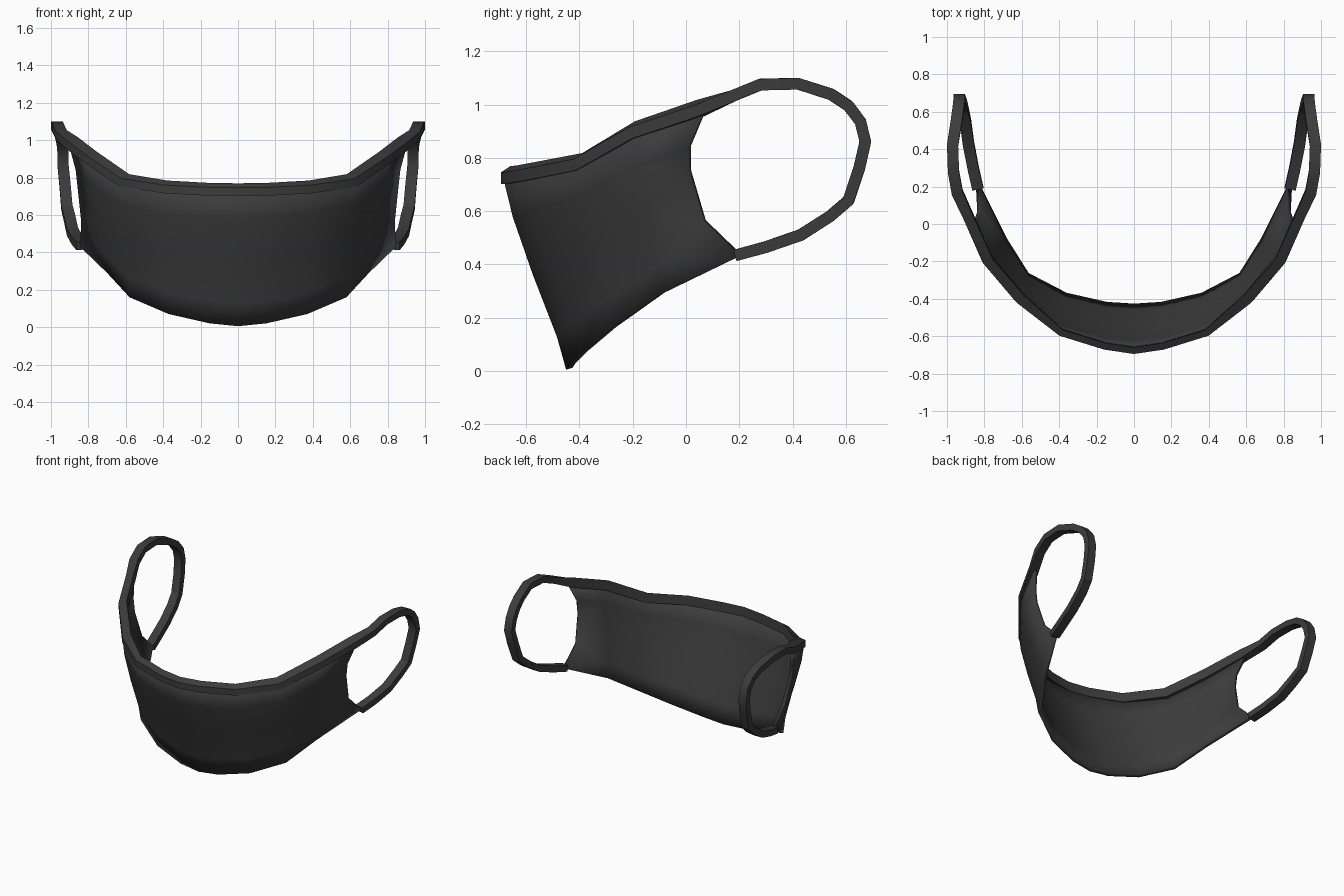
import bpy, bmesh
from mathutils import Vector as V

if "Cube" in bpy.data.objects:
    bpy.data.objects.remove(bpy.data.objects["Cube"])

fabric = bpy.data.materials.new("charcoal_fabric")
fabric.use_nodes = True
COLOR = (0.045, 0.045, 0.045, 1)
fabric.diffuse_color = COLOR
fabric.node_tree.nodes["Principled BSDF"].inputs["Base Color"].default_value = COLOR


def finish(name, bm, thickness=0):
    """Turn a left half into a mirrored, shaded object."""
    mesh = bpy.data.meshes.new(name)
    bm.to_mesh(mesh)
    bm.free()
    mesh.materials.append(fabric)
    ob = bpy.data.objects.new(name, mesh)
    bpy.context.collection.objects.link(ob)
    mirror = ob.modifiers.new("mirror", "MIRROR")
    mirror.use_clip = True
    if thickness:
        solid = ob.modifiers.new("thickness", "SOLIDIFY")
        solid.thickness = thickness
        solid.offset = -1
    bpy.ops.object.select_all(action="DESELECT")
    ob.select_set(True)
    bpy.context.view_layer.objects.active = ob
    bpy.ops.object.shade_smooth_by_angle(angle=0.5)
    return ob


def skin(bm, rows, closed):
    """Bridge neighbouring rows of vertices with quads."""
    n = len(rows[0])
    for a, b in zip(rows, rows[1:]):
        for i in range(n if closed else n - 1):
            j = (i + 1) % n
            bm.faces.new((a[i], a[j], b[j], b[i]))


# Mask panel: columns run from the upper rim to the lower hem
top = [(0, -.685, .72), (.16, -.665, .725), (.395, -.595, .74),
       (.63, -.415, .78), (.80, -.205, .89)]
hem = [(0, -.45, .005), (.15, -.44, .02), (.37, -.39, .07),
       (.58, -.28, .16), (.70, -.09, .29)]
bulge = [(0, 0), (.2, .012), (.5, .008), (.83, -.006), (1, 0)]
columns = []
for a, b in zip(top, hem):
    out = V((a[0], a[1], 0)).normalized()
    columns.append([V(a).lerp(V(b), t) + out * k for t, k in bulge])
# Curved edge beside the ear opening
columns.append([(.90, .06, .96), (.868, .01, .84), (.858, .01, .75),
                (.838, .065, .56), (.845, .20, .43)])
bm = bmesh.new()
skin(bm, [[bm.verts.new(p) for p in col] for col in columns], False)
finish("mask_panel", bm, 0.025)

# Rim band that runs on into the ear loop: centre, half width, half height
rim = [(0, -.675, .735), (.155, -.652, .737), (.388, -.58, .75),
       (.605, -.40, .785), (.78, -.195, .905), (.885, .04, .985)]
loop = [(.945, .17, 1.03), (.965, .28, 1.075), (.97, .42, 1.078),
        (.95, .545, 1.038), (.94, .61, .995), (.935, .655, .935),
        (.935, .673, .86), (.925, .65, .76), (.915, .61, .64),
        (.90, .54, .58), (.885, .43, .51), (.86, .30, .465),
        (.835, .19, .435)]
path = [V(p) for p in rim + loop]
profile = [(1, -1), (1, .3), (-.8, 1), (-1, -1)]
square = [(1, -1), (1, 1), (-1, 1), (-1, -1)]
bm = bmesh.new()
rings = []
for i, p in enumerate(path):
    tangent = path[min(i + 1, len(path) - 1)] - path[max(i - 1, 0)]
    if i == 0:
        tangent = V((1, 0, 0))
    tangent.normalize()
    on_rim = i < len(rim)
    side = V((tangent.y, -tangent.x, 0)) if on_rim else V((1, 0, 0))
    side = (side - tangent * side.dot(tangent)).normalized()
    up = side.cross(tangent)
    width = .02 if i < 3 else .03
    height = .034 if on_rim else .022
    shape = profile if on_rim else square
    rings.append([bm.verts.new(p + side * u * width + up * v * height)
                  for u, v in shape])
for v in rings[0]:
    v.co.x = 0
skin(bm, rings, True)
bm.faces.new(rings[-1])
bmesh.ops.recalc_face_normals(bm, faces=bm.faces)
finish("rim_and_ear_loops", bm)
